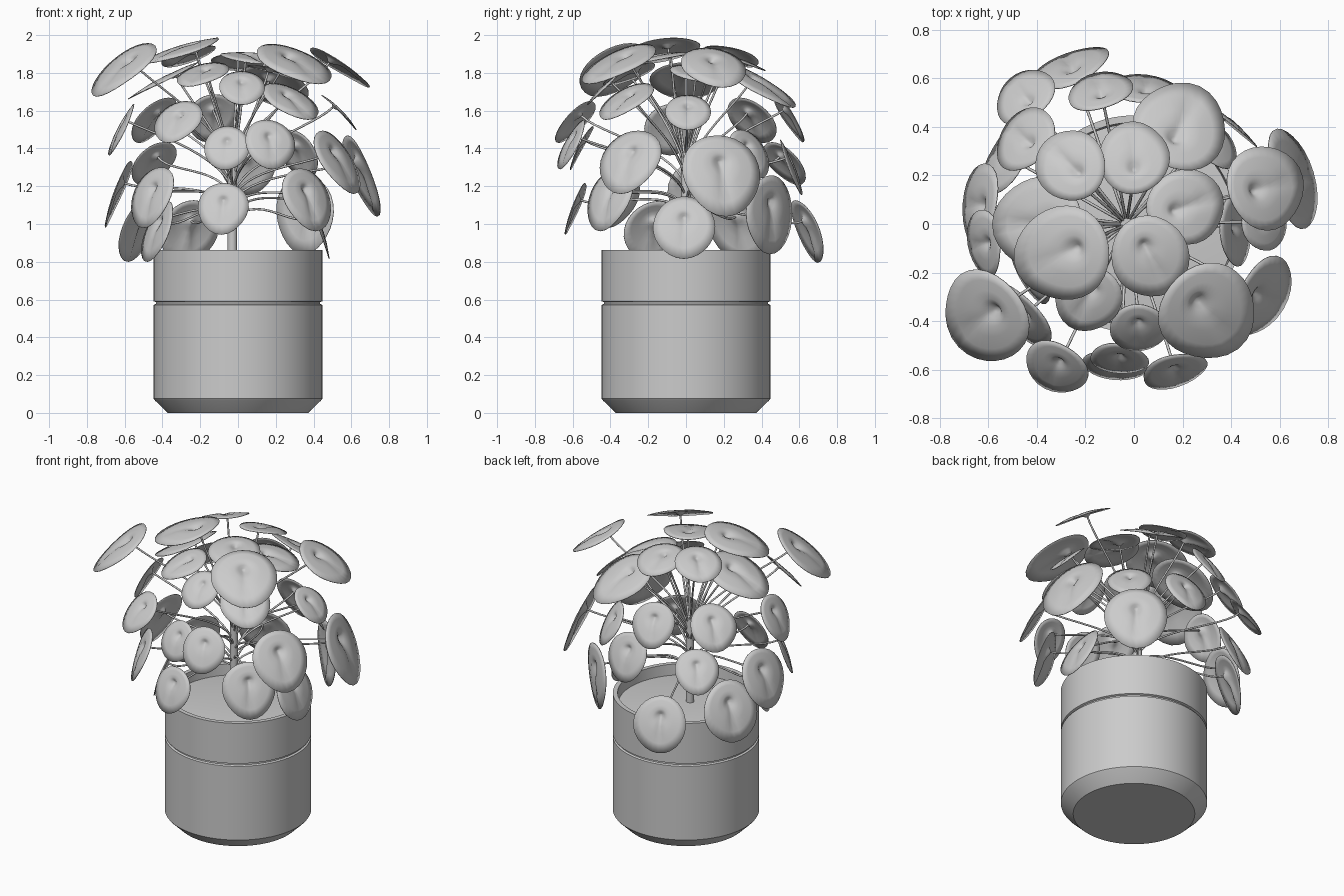
import bpy, bmesh, math, random
from mathutils import Vector

if "Cube" in bpy.data.objects:
    bpy.data.objects.remove(bpy.data.objects["Cube"])

random.seed(4)


def finish(bm, name, angle=35):
    bmesh.ops.recalc_face_normals(bm, faces=bm.faces)
    me = bpy.data.meshes.new(name)
    bm.to_mesh(me)
    bm.free()
    ob = bpy.data.objects.new(name, me)
    bpy.context.collection.objects.link(ob)
    bpy.ops.object.select_all(action='DESELECT')
    ob.select_set(True)
    bpy.context.view_layer.objects.active = ob
    bpy.ops.object.shade_smooth_by_angle(angle=math.radians(angle))
    return ob


def lathe(name, profile, segs=64):
    # turn an (r, z) profile around the z axis; r = 0 makes a pole
    bm = bmesh.new()
    rings = []
    for r, z in profile:
        n = 1 if r == 0 else segs
        rings.append([bm.verts.new((r * math.cos(2 * math.pi * i / n),
                                    r * math.sin(2 * math.pi * i / n), z)) for i in range(n)])
    for a, b in zip(rings, rings[1:]):
        for i in range(segs):
            j = (i + 1) % segs
            quad = [a[i % len(a)], a[j % len(a)], b[j % len(b)], b[i % len(b)]]
            bm.faces.new(list(dict.fromkeys(quad)))
    return finish(bm, name)


# Pot with chamfered foot, groove and thin rim; soil inside
lathe("pot", [(0, 0), (0.372, 0), (0.44, 0.066), (0.447, 0.075), (0.447, 0.572), (0.435, 0.577),
              (0.435, 0.586), (0.447, 0.591), (0.447, 0.862), (0.418, 0.862), (0.412, 0.74), (0, 0.74)])
lathe("soil", [(0.413, 0.79), (0.3, 0.803), (0.15, 0.81), (0, 0.812)], 48)

# Leaves: centre x, y, z, radius and, for a few, their own tilt; each faces away from the plant's middle
LEAVES = [
    (-.61, -.38, 1.83, .205), (.30, -.36, 1.86, .21), (-.29, -.12, 1.93, .20), (.065, -.13, 1.89, .165),
    (-.39, 0, 1.77, .20), (.19, .40, 1.74, .20), (.54, .15, 1.84, .18), (0, .27, 1.87, .15),
    (-.26, .24, 1.90, .15), (-.19, -.30, 1.80, .145), (.02, -.43, 1.73, .125, 1.1), (.21, .07, 1.81, .16),
    (.28, -.32, 1.66, .16), (.54, .01, 1.60, .125), (-.14, .55, 1.57, .14, .6), (.05, .56, 1.31, .15),
    (-.26, .65, .97, .17), (-.45, .525, 1.33, .14, .85), (-.45, .35, 1.56, .15), (-.53, .28, .99, .185),
    (-.64, .08, 1.17, .18), (-.62, -.08, 1.51, .145, .5), (-.32, -.59, 1.55, .14, .9), (-.46, -.38, 1.15, .165),
    (-.06, -.56, 1.41, .125), (.17, -.61, 1.43, .14), (-.08, -.59, 1.09, .14), (.37, -.41, 1.14, .17),
    (.53, -.30, 1.34, .185, .6), (.66, .19, 1.27, .22), (.43, -.01, .99, .17), (-.43, -.18, .97, .165),
    (.36, .45, 1.06, .20, 0), (.32, .34, 1.38, .14),
]

STEM = Vector((-0.03, 0, 0))
SEGS, RINGS = 28, (0.07, 0.16, 0.3, 0.5, 0.75, 1.0)
bm = bmesh.new()
paths = []
for x, y, z, r, *tilt in LEAVES:
    c = Vector((x, y, z))
    rho = math.hypot(x, y)
    lift = tilt[0] * rho if tilt else max(1.3 * (z - 1.18), 0.4 * rho)
    n = Vector((x, y, lift)).normalized()
    tip = Vector((0.3 * n.x, 0.3 * n.y, -1))
    tip = (tip - n * tip.dot(n)).normalized()
    side = n.cross(tip)
    fold = random.uniform(0.04, 0.13)
    wave = random.uniform(0, 6.28)

    def point(k, a):
        # round outline with a soft tip, rings gathered at the off-centre dimple
        edge = 1 + 0.09 * max(0, math.cos(a)) ** 5 + 0.02 * math.sin(3 * a + wave)
        u = -0.32 * (1 - k) + k * edge * math.cos(a)
        v = k * edge * math.sin(a) * 0.97
        h = (0.07 - 0.11 * (u * u + v * v) - 0.16 * math.exp(-(k / 0.16) ** 2)
             - fold * math.exp(-(v / 0.13) ** 2) * max(0, math.cos(a)) * k * (1 - k) * 3
             + 0.025 * k * k * math.sin(2 * a + wave))
        return c + (tip * u + side * v + n * h) * r

    mid = bm.verts.new(point(0, 0))
    prev = None
    for k in RINGS:
        ring = [bm.verts.new(point(k, 2 * math.pi * i / SEGS)) for i in range(SEGS)]
        for i in range(SEGS):
            j = (i + 1) % SEGS
            if prev:
                bm.faces.new((prev[i], ring[i], ring[j], prev[j]))
            else:
                bm.faces.new((mid, ring[i], ring[j]))
        prev = ring

    # stalk path from the stem to the back of the dimple
    end = mid.co - n * 0.004
    t = min(1, max(0, (z - 0.95) / 0.95))
    out = Vector((x - STEM.x, y, 0)).normalized()
    p0 = STEM + out * 0.015 + Vector((0, 0, 1.03 + 0.32 * t))
    p1 = p0 + out * (0.16 - 0.1 * t) + Vector((0, 0, 0.1 + 0.12 * t))
    paths.append((p0, p1, end - n * 0.13, end))

leaves = finish(bm, "leaves", 60)
mod = leaves.modifiers.new("thickness", 'SOLIDIFY')
mod.thickness = 0.004


def tubes(name, curves, radius):
    cu = bpy.data.curves.new(name, 'CURVE')
    cu.dimensions = '3D'
    cu.bevel_depth, cu.bevel_resolution, cu.resolution_u = radius, 2, 12
    cu.use_fill_caps = True
    for p0, p1, p2, p3 in curves:
        s = cu.splines.new('BEZIER')
        s.bezier_points.add(1)
        a, b = s.bezier_points
        for p in (a, b):
            p.handle_left_type = p.handle_right_type = 'FREE'
        a.co, a.handle_left, a.handle_right = p0, p0 * 2 - p1, p1
        b.co, b.handle_left, b.handle_right = p3, p2, p3 * 2 - p2
    ob = bpy.data.objects.new(name, cu)
    bpy.context.collection.objects.link(ob)
    bpy.ops.object.select_all(action='DESELECT')
    ob.select_set(True)
    bpy.context.view_layer.objects.active = ob
    bpy.ops.object.convert(target='MESH')
    bpy.ops.object.shade_smooth_by_angle(angle=math.radians(50))


# Leaf stalks and the central stem
tubes("leaf_stalks", paths, 0.006)
tubes("main_stem", [[STEM + Vector((0, 0, h)) for h in (0.78, 1.0, 1.2, 1.38)]], 0.026)
